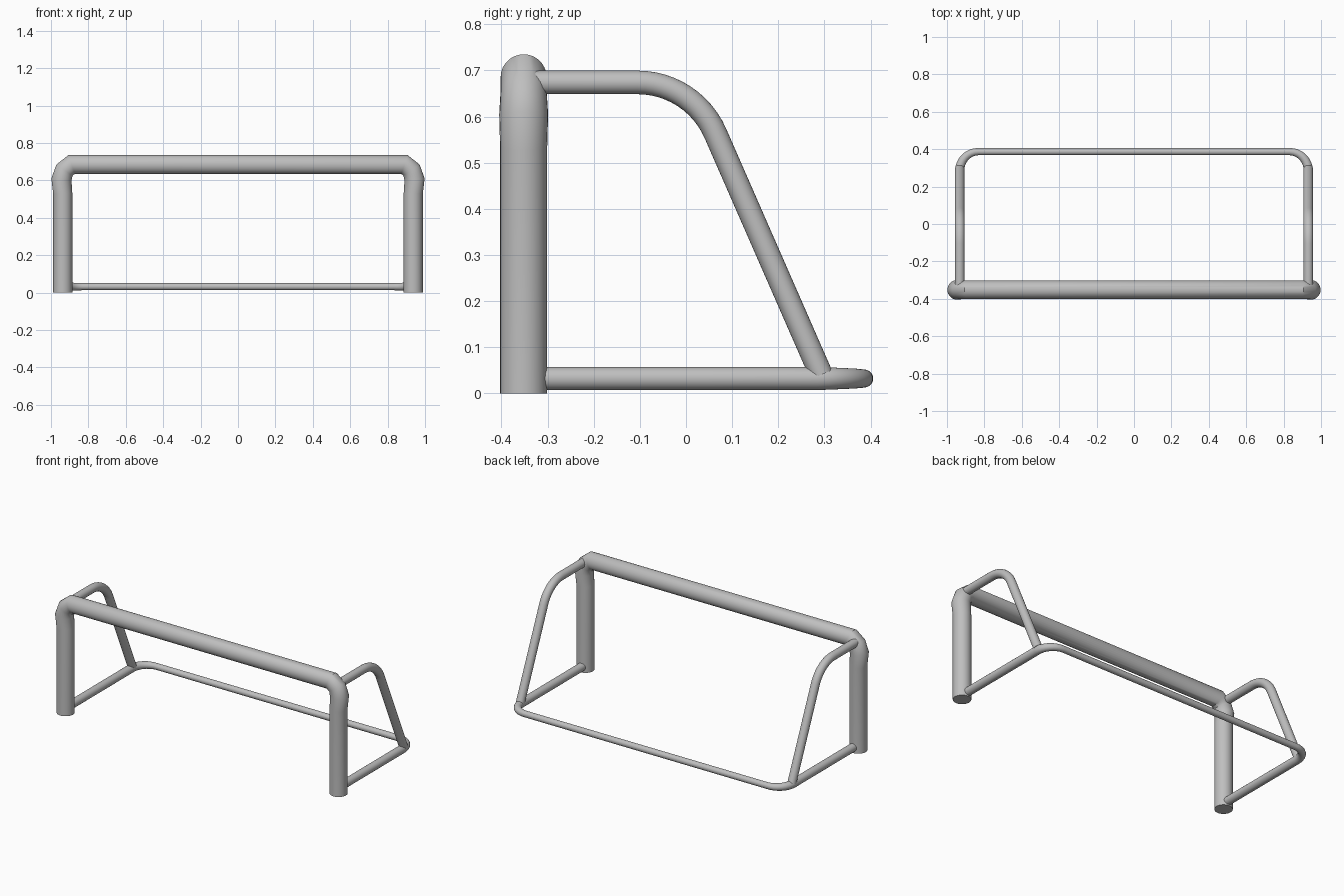
import bpy, bmesh, math
from mathutils import Vector

if "Cube" in bpy.data.objects:
    bpy.data.objects.remove(bpy.data.objects["Cube"])

grey = bpy.data.materials.new("light grey metal")
grey.diffuse_color = (0.52, 0.52, 0.52, 1)
grey.use_nodes = True
grey.node_tree.nodes["Principled BSDF"].inputs["Base Color"].default_value = grey.diffuse_color


def tube(name, pts, radii, sides=28):
    """Sweep a round section along a planar path; radii is one number or one per point."""
    pts = [Vector(p) for p in pts]
    if not isinstance(radii, list):
        radii = [radii] * len(pts)
    # normal of the plane holding the path
    normal = Vector((0, 0, 0))
    for i in range(1, len(pts) - 1):
        normal += (pts[i] - pts[i - 1]).cross(pts[i + 1] - pts[i])
    normal.normalize()
    bm = bmesh.new()
    rings = []
    for i, p in enumerate(pts):
        a = (p - pts[i - 1]).normalized() if i else None
        b = (pts[i + 1] - p).normalized() if i < len(pts) - 1 else None
        a, b = a or b, b or a
        tangent = (a + b).normalized()
        side = tangent.cross(normal)
        stretch = 1 / max(0.5, tangent.dot(a))      # mitre the joint
        ring = []
        for k in range(sides):
            t = 2 * math.pi * k / sides
            ring.append(bm.verts.new(p + radii[i] * (side * math.cos(t) * stretch + normal * math.sin(t))))
        rings.append(ring)
    for r, s in zip(rings, rings[1:]):
        for k in range(sides):
            n = (k + 1) % sides
            bm.faces.new((r[k], r[n], s[n], s[k]))
    bm.faces.new(rings[0])
    bm.faces.new(rings[-1])
    bmesh.ops.recalc_face_normals(bm, faces=bm.faces)
    me = bpy.data.meshes.new(name)
    bm.to_mesh(me)
    bm.free()
    ob = bpy.data.objects.new(name, me)
    bpy.context.collection.objects.link(ob)
    me.materials.append(grey)
    bpy.ops.object.select_all(action='DESELECT')
    ob.select_set(True)
    bpy.context.view_layer.objects.active = ob
    bpy.ops.object.shade_smooth_by_angle(angle=math.radians(35))
    return ob


def both_sides(half):
    """Complete a half path by mirroring it across x = 0."""
    return half + [(-x, y, z) for x, y, z in reversed(half)]


# Thick front frame: posts, faceted bends and crossbar
Y = -0.352
front = [(0.937, Y, 0.0), (0.937, Y, 0.53), (0.944, Y, 0.605), (0.928, Y, 0.655), (0.89, Y, 0.685)]
r = [0.051, 0.051, 0.053, 0.05, 0.05]
tube("front_frame", both_sides(front), r + r[::-1])

# Thin ground frame: side rails, rounded rear corners and rear rail
ground = [(0.932, -0.33, 0.032), (0.932, 0.05, 0.032)]
gr = [0.025, 0.025]
for i in range(9):
    t = math.radians(90 * i / 8)
    ground.append((0.832 + 0.1 * math.cos(t), 0.285 + 0.102 * math.sin(t), 0.032))
    gr.append(0.025 - 0.006 * i / 8)
tube("ground_frame", both_sides(ground), gr + gr[::-1])

# Side braces: level at the top, bending down to the ground frame
for name, s in (("right_brace", 1), ("left_brace", -1)):
    x = 0.932 * s
    path = [(x, -0.345, 0.674)]
    for i in range(13):
        t = math.radians(66.8 * i / 12)
        path.append((x, -0.105 + 0.184 * math.sin(t), 0.674 - 0.184 * (1 - math.cos(t))))
    path.append((x, 0.293, 0.04))
    tube(name, path, 0.0255)
